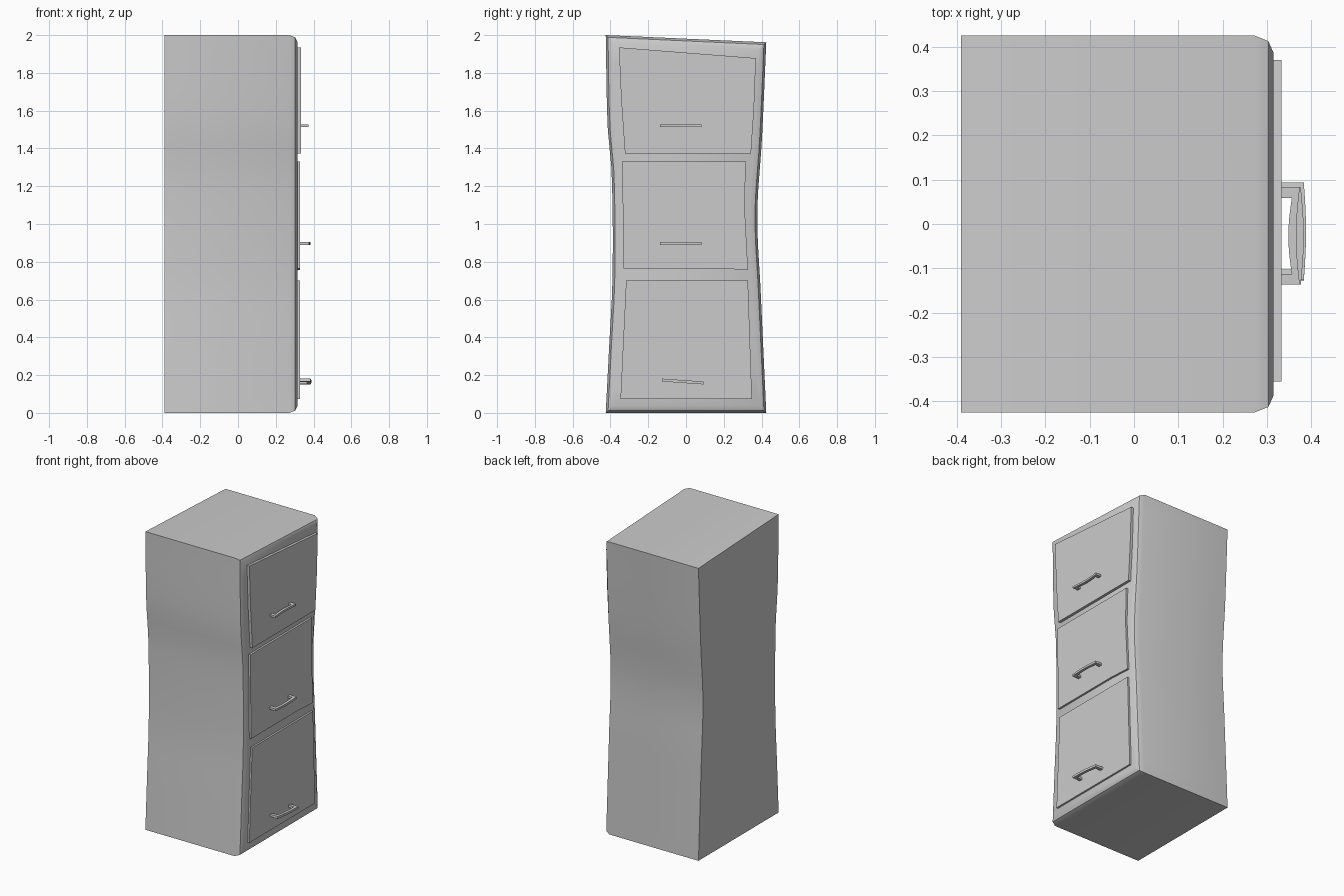
import bpy, bmesh, math
from mathutils import Vector, Matrix

if "Cube" in bpy.data.objects:
    bpy.data.objects.remove(bpy.data.objects["Cube"])


def loft(name, rings):
    """Closed solid from equal-length rings of 3D points."""
    bm = bmesh.new()
    loops = [[bm.verts.new(p) for p in ring] for ring in rings]
    n = len(loops[0])
    for a, b in zip(loops, loops[1:]):
        for i in range(n):
            j = (i + 1) % n
            bm.faces.new((a[i], a[j], b[j], b[i]))
    bm.faces.new(loops[0][::-1])
    bm.faces.new(loops[-1])
    bmesh.ops.recalc_face_normals(bm, faces=bm.faces[:])
    mesh = bpy.data.meshes.new(name)
    bm.to_mesh(mesh)
    bm.free()
    ob = bpy.data.objects.new(name, mesh)
    bpy.context.collection.objects.link(ob)
    bpy.ops.object.select_all(action='DESELECT')
    ob.select_set(True)
    bpy.context.view_layer.objects.active = ob
    bpy.ops.object.shade_smooth_by_angle(angle=math.radians(30))
    return ob


def curve(points, z):
    """Smooth (Hermite) half-width at height z through (z, y) points."""
    z = min(max(z, points[0][0]), points[-1][0])
    k = max(i for i in range(len(points) - 1) if points[i][0] <= z)

    def slope(i):
        a, b = points[max(i - 1, 0)], points[min(i + 1, len(points) - 1)]
        return (b[1] - a[1]) / (b[0] - a[0])
    (z0, y0), (z1, y1) = points[k], points[k + 1]
    h = z1 - z0
    t = (z - z0) / h
    return ((2*t**3 - 3*t**2 + 1) * y0 + (t**3 - 2*t**2 + t) * h * slope(k)
            + (3*t**2 - 2*t**3) * y1 + (t**3 - t**2) * h * slope(k + 1))


# Cabinet body: warped outline, bevelled towards the drawer side
LEFT = [(0, -.425), (.35, -.407), (.72, -.389), (1.26, -.393), (1.52, -.415), (2, -.425)]
RIGHT = [(0, .425), (.65, .395), (1.05, .377), (1.45, .402), (1.962, .425)]
STEPS = 20


def outline(x, d):
    ring = []
    for side, pts, order in ((1, LEFT, 1), (-1, RIGHT, -1)):
        top = pts[-1][0]
        for i in range(STEPS + 1)[::order]:
            z = d + (top - 2 * d) * i / STEPS
            ring.append((x, curve(pts, z) + side * d, z))
    return ring


loft("cabinet_body", [outline(-.39, 0), outline(.272, 0),
                      outline(.303, .012), outline(.315, .038)])

# Drawer fronts: skewed panels (front x, outline in y and z)
DRAWERS = {
    "top_drawer": (.333, [(-.355, 1.935), (.37, 1.878), (.36, 1.61), (.344, 1.373),
                          (-.323, 1.373), (-.343, 1.66)]),
    "middle_drawer": (.328, [(-.338, 1.332), (.317, 1.332), (.31, 1.10), (.328, .757),
                             (.16, .765), (-.33, .765)]),
    "bottom_drawer": (.327, [(-.317, .70), (.328, .70), (.349, .074), (-.347, .074)]),
}
for name, (x, pts) in DRAWERS.items():
    loft(name, [[(px, y, z) for y, z in pts] for px in (.305, x)])


# Bracket handles: two legs and a bowed bar
def handle(name, y0, y1, z, reach, bow, height, tilt=0):
    n, leg, thick, base = 8, .024, .018, .32
    mid = (y0 + y1) / 2

    def bar(a, b, x):
        return [(x + bow * math.sin(math.pi * i / n), a + (b - a) * i / n)
                for i in range(n + 1)]
    pts = ([(base, y0)] + bar(y0, y1, reach) + [(base, y1), (base, y1 - leg)]
           + bar(y1 - leg, y0 + leg, reach - thick) + [(base, y0 + leg)])
    ob = loft(name, [[(x, y - mid, h) for x, y in pts] for h in (-height / 2, height / 2)])
    ob.data.transform(Matrix.Translation((0, mid, z)) @ Matrix.Rotation(tilt, 4, 'X'))


handle("top_handle", -.137, .083, 1.52, .374, -.008, .013)
handle("middle_handle", -.137, .083, .897, .376, .007, .014)
handle("bottom_handle", -.127, .093, .166, .383, .005, .015, -.07)
